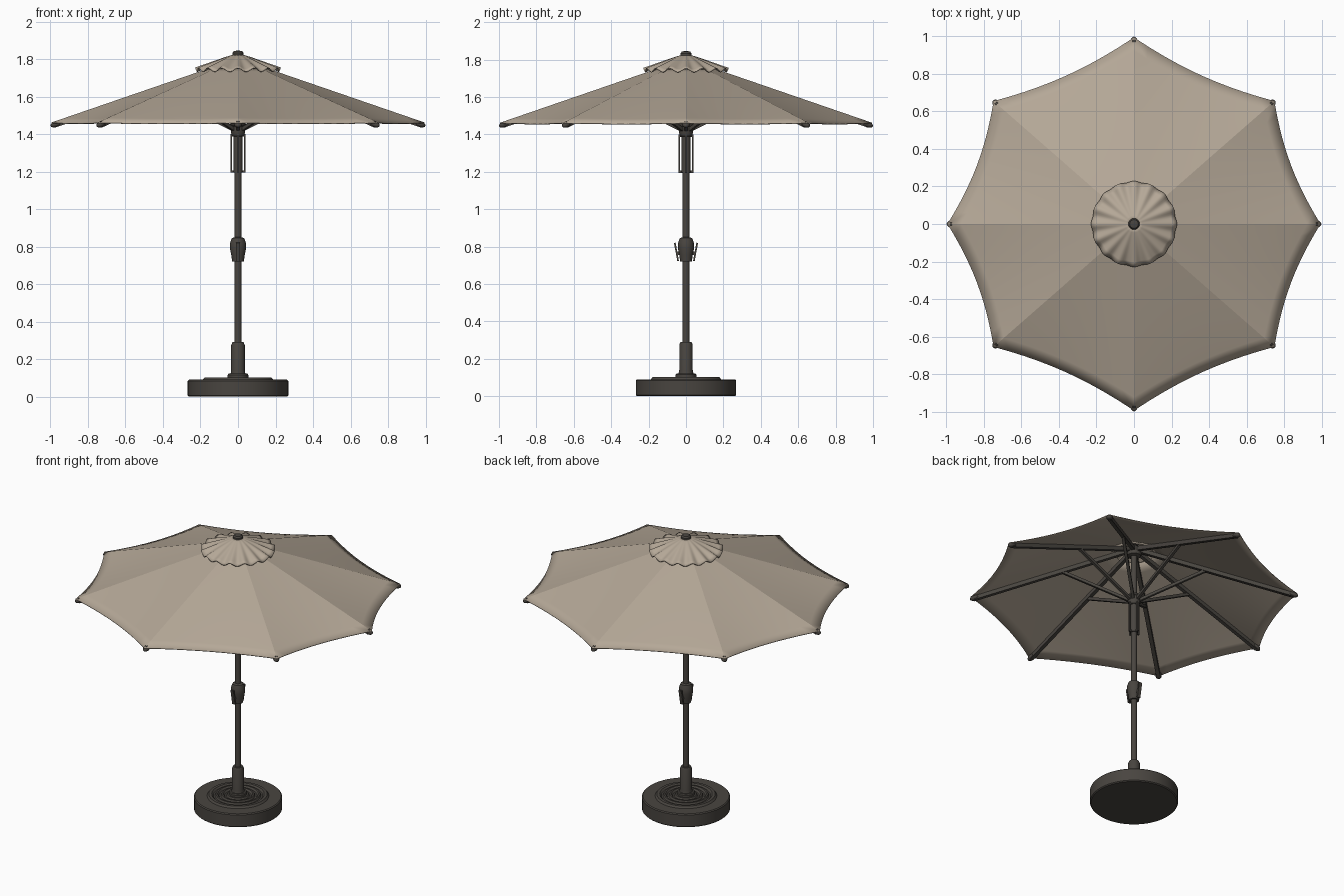
import bpy, bmesh, math
from mathutils import Vector, Matrix

if "Cube" in bpy.data.objects:
    bpy.data.objects.remove(bpy.data.objects["Cube"])


def material(name, rgb):
    m = bpy.data.materials.new(name)
    m.diffuse_color = (*rgb, 1)
    m.use_nodes = True
    m.node_tree.nodes["Principled BSDF"].inputs["Base Color"].default_value = m.diffuse_color
    return m


FABRIC = material("beige fabric", (0.46, 0.39, 0.31))
METAL = material("dark bronze metal", (0.066, 0.059, 0.051))


def finish(name, bm, mat, angle=30):
    bmesh.ops.recalc_face_normals(bm, faces=bm.faces)
    me = bpy.data.meshes.new(name)
    bm.to_mesh(me)
    bm.free()
    me.materials.append(mat)
    ob = bpy.data.objects.new(name, me)
    bpy.context.collection.objects.link(ob)
    bpy.ops.object.select_all(action='DESELECT')
    ob.select_set(True)
    bpy.context.view_layer.objects.active = ob
    bpy.ops.object.shade_smooth_by_angle(angle=math.radians(angle))
    return ob


def lathe(name, profile, mat, seg=32):
    """Revolve (radius, z) points around the pole axis."""
    bm = bmesh.new()
    vs = [bm.verts.new((r, 0, z)) for r, z in profile]
    es = [bm.edges.new(p) for p in zip(vs, vs[1:])]
    bmesh.ops.spin(bm, geom=vs + es, cent=(0, 0, 0), axis=(0, 0, 1),
                   angle=math.tau, steps=seg)
    bmesh.ops.remove_doubles(bm, verts=bm.verts, dist=1e-5)
    return finish(name, bm, mat)


def bar(bm, a, b, width, height, side):
    """Square bar from a to b; side is its horizontal width direction."""
    a, b = Vector(a), Vector(b)
    d = (b - a).normalized()
    side = Vector(side)
    up = d.cross(side)
    rot = Matrix((d, side, up)).transposed().to_4x4()
    m = (Matrix.Translation((a + b) / 2) @ rot
         @ Matrix.Diagonal(((b - a).length, width, height, 1)))
    bmesh.ops.create_cube(bm, size=1, matrix=m)


# Rib directions: the diagonals sit slightly off 45 degrees
D = 41.2
ANGLES = [math.radians(a) for a in (0, D, 90, 180 - D, 180, 180 + D, 270, 360 - D)]


def polar(a, r, z):
    return Vector((r * math.cos(a), r * math.sin(a), z))


def rib_z(r):
    return 1.46 + 0.344 * (1 - r)


# Canopy: eight panels with concave hems and an open vent in the middle
bm = bmesh.new()
RINGS, COLS, R_IN = 12, 10, 0.13
grid = []
for i in range(RINGS + 1):
    f = i / RINGS
    r = R_IN + (0.995 - R_IN) * f
    row = []
    for k, a in enumerate(ANGLES):
        b = ANGLES[(k + 1) % 8]
        for j in range(COLS):
            t = j / COLS
            p = polar(a, r, rib_z(r)).lerp(polar(b, r, rib_z(r)), t)
            bow = 4 * t * (1 - t)
            pull = 1 - 0.04 * bow * f * f
            row.append(bm.verts.new((p.x * pull, p.y * pull, p.z - 0.004 * bow * f)))
    grid.append(row)
n = 8 * COLS
for i in range(RINGS):
    for j in range(n):
        bm.faces.new((grid[i][j], grid[i + 1][j],
                      grid[i + 1][(j + 1) % n], grid[i][(j + 1) % n]))
canopy = finish("canopy", bm, FABRIC, 9)
mod = canopy.modifiers.new("cloth thickness", 'SOLIDIFY')
mod.thickness = 0.005
mod.offset = -1

# Vent cap: small ruffled cone over the vent
bm = bmesh.new()
n, rows = 128, []
for i in range(9):
    f = i / 8
    row = []
    for j in range(n):
        a = math.tau * j / n
        w = math.cos(16 * a)
        row.append(bm.verts.new(polar(a, 0.02 + (0.206 + 0.003 * w) * f,
                                      1.825 - 0.08 * f ** 1.15 + 0.010 * w * f * f)))
    rows.append(row)
for i in range(8):
    for j in range(n):
        bm.faces.new((rows[i][j], rows[i + 1][j],
                      rows[i + 1][(j + 1) % n], rows[i][(j + 1) % n]))
cap = finish("vent_cap", bm, FABRIC, 40)
mod = cap.modifiers.new("cloth thickness", 'SOLIDIFY')
mod.thickness = 0.005
mod.offset = -1

# Ribs, struts and rounded rib tips
ribs, struts, tips = bmesh.new(), bmesh.new(), bmesh.new()
for a in ANGLES:
    side = (-math.sin(a), math.cos(a), 0)
    bar(ribs, polar(a, 0.03, rib_z(0.03) - 0.02), polar(a, 0.975, rib_z(0.975) - 0.02),
        0.024, 0.026, side)
    bar(struts, polar(a, 0.03, 1.425), polar(a, 0.43, rib_z(0.43) - 0.03),
        0.018, 0.018, side)
    bmesh.ops.create_uvsphere(
        tips, u_segments=16, v_segments=8, radius=1,
        matrix=Matrix.Translation(polar(a, 0.971, 1.453)) @ Matrix.Rotation(a, 4, 'Z')
        @ Matrix.Rotation(0.33, 4, 'Y') @ Matrix.Diagonal((0.03, 0.02, 0.016, 1)))
finish("ribs", ribs, METAL)
finish("struts", struts, METAL)
finish("rib_tips", tips, METAL, 60)

# Pole, top hub and finial
lathe("pole", [(0, 0.1), (0.019, 0.1), (0.019, 1.81), (0, 1.81)], METAL, 24)
lathe("top_hub", [(0.019, 1.73), (0.04, 1.735), (0.045, 1.75), (0.045, 1.785),
                  (0.02, 1.795)], METAL)
lathe("finial", [(0, 1.805), (0.022, 1.808), (0.03, 1.82), (0.03, 1.832),
                 (0.023, 1.842), (0, 1.847)], METAL, 24)

# Runner: hub, sleeve and thin guide bars around it
lathe("runner_hub", [(0.019, 1.385), (0.03, 1.39), (0.037, 1.405), (0.037, 1.44),
                     (0.042, 1.445), (0.042, 1.455), (0.019, 1.46)], METAL)
lathe("runner_sleeve", [(0.019, 1.195), (0.024, 1.195), (0.024, 1.39), (0.019, 1.39)],
      METAL, 24)
bm = bmesh.new()
for k in range(4):
    a = k * math.pi / 2
    side = (-math.sin(a), math.cos(a), 0)
    bar(bm, polar(a, 0.036, 1.195), polar(a, 0.036, 1.4), 0.012, 0.007, side)
    for z in (1.2, 1.392):
        bar(bm, polar(a, 0.018, z), polar(a, 0.039, z), 0.012, 0.012, side)
finish("guide_bars", bm, METAL)

# Tilt and crank housing with two slanted grips
lathe("crank_housing", [(0.019, 0.72), (0.031, 0.72), (0.036, 0.755), (0.043, 0.79),
                        (0.042, 0.82), (0.033, 0.845), (0.019, 0.85)], METAL, 24)
bm = bmesh.new()
for s in (-1, 1):
    bar(bm, (0, s * 0.042, 0.722), (0, s * 0.06, 0.82), 0.022, 0.009, (1, 0, 0))
    bar(bm, (0, s * 0.02, 0.765), (0, s * 0.052, 0.765), 0.018, 0.018, (1, 0, 0))
finish("crank_grips", bm, METAL)

# Base: weighted disc with concentric ridges, flange and pole socket
profile = [(0, 0), (0.262, 0), (0.268, 0.006), (0.268, 0.084), (0.262, 0.09),
           (0.188, 0.09), (0.178, 0.102), (0.16, 0.102)]
for r in (0.15, 0.115, 0.08):
    profile += [(r, 0.092), (r - 0.01, 0.092), (r - 0.016, 0.103), (r - 0.026, 0.103)]
profile += [(0, 0.103)]
lathe("base", profile, METAL, 64)
lathe("base_flange", [(0, 0.1), (0.055, 0.1), (0.055, 0.116), (0.05, 0.122),
                      (0, 0.122)], METAL)
lathe("pole_socket", [(0.04, 0.12), (0.036, 0.14), (0.036, 0.275), (0.03, 0.29),
                      (0.019, 0.29)], METAL)
